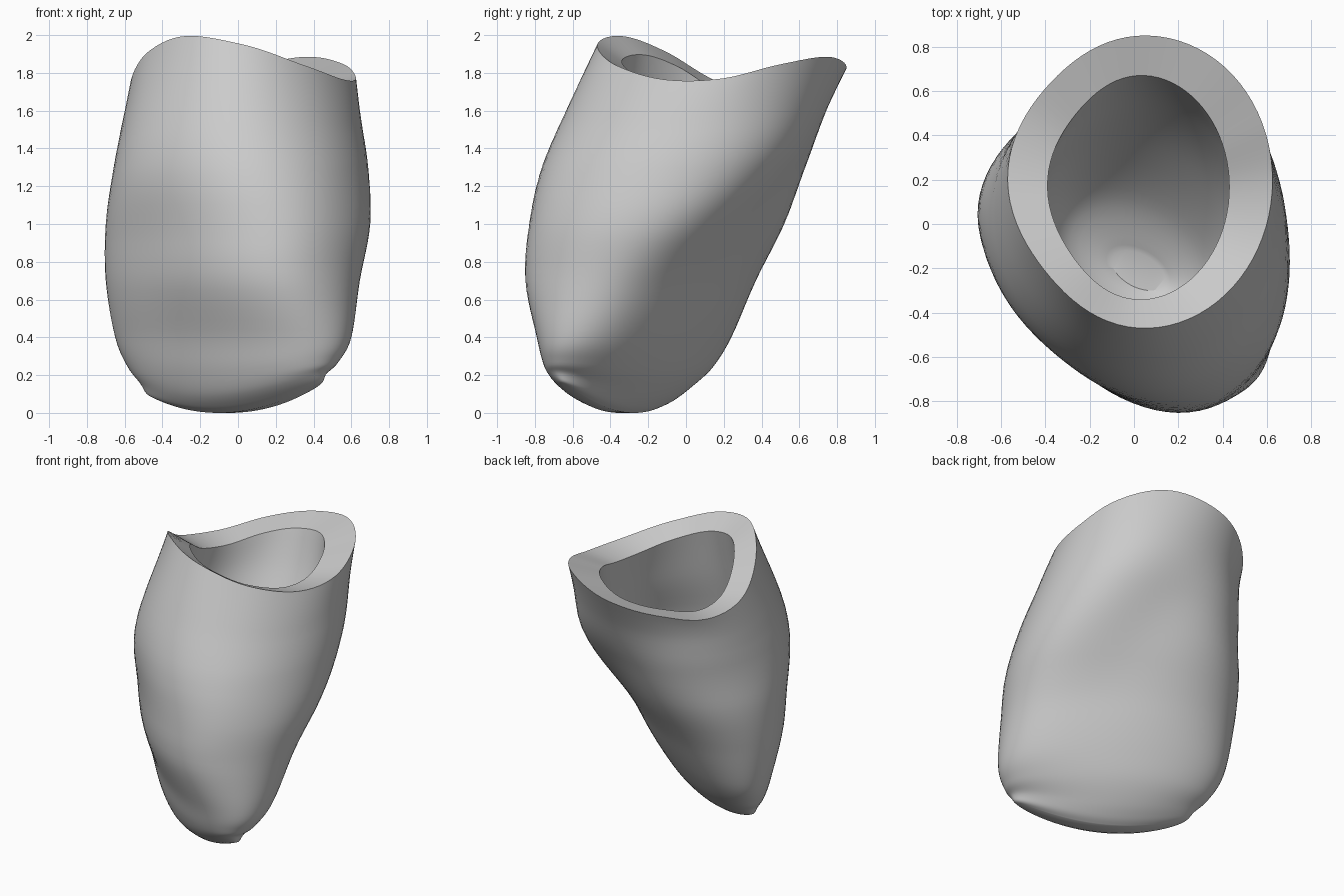
import bpy, bmesh, math
from mathutils import Vector

if "Cube" in bpy.data.objects:
    bpy.data.objects.remove(bpy.data.objects["Cube"], do_unlink=True)

SEG = 80
STEPS = 6

# Section rows: height, x min, x max, y min, y max, half thickness, rim wave, edge curve
OUTER = [
    (0.00, -0.44, 0.42, -0.64, -0.07, 0.05, 0, 1),
    (0.03, -0.485, 0.45, -0.675, -0.03, 0.11, 0, 0.95),
    (0.10, -0.52, 0.47, -0.72, 0.04, 0.18, 0, 0.8),
    (0.22, -0.585, 0.53, -0.755, 0.14, 0.26, 0, 0.35),
    (0.40, -0.65, 0.60, -0.79, 0.24, 0.35, 0, 0),
    (0.70, -0.70, 0.645, -0.85, 0.37, 0.50, 0, 0),
    (1.00, -0.70, 0.70, -0.83, 0.52, 0.60, 0, 0),
    (1.30, -0.66, 0.69, -0.76, 0.63, 0.67, 0.1, 0),
    (1.60, -0.61, 0.65, -0.61, 0.74, 0.69, 0.5, 0),
    (1.84, -0.57, 0.625, -0.47, 0.85, 0.66, 1, 0),
]
INNER = [
    (1.78, -0.39, 0.43, -0.34, 0.67, 0.50, 0.75, 0),
    (1.50, -0.42, 0.46, -0.40, 0.56, 0.48, 0.4, 0),
    (1.15, -0.43, 0.46, -0.47, 0.36, 0.38, 0.1, 0),
    (0.85, -0.32, 0.34, -0.45, 0.12, 0.24, 0, 0),
    (0.72, -0.10, 0.14, -0.30, -0.12, 0.08, 0, 0),
]
# Rim height every 30 degrees, starting at -x and going through the front
RIM = [1.745, 1.91, 1.995, 1.95, 1.84, 1.765, 1.77, 1.845, 1.885, 1.825, 1.75, 1.69]


def spline(a, b, c, d, t):
    return b + 0.5 * t * (c - a + t * (2 * a - 5 * b + 4 * c - d + t * (3 * (b - c) + d - a)))


def rim_offset(angle):
    s = (angle + math.pi) / (2 * math.pi) * len(RIM)
    i = math.floor(s)
    p = [RIM[(i + k) % len(RIM)] for k in (-1, 0, 1, 2)]
    return spline(*p, s - i) - 1.84


def refine(rows):
    """Smoothly interpolated rows."""
    out = []
    last = len(rows) - 1
    for i in range(last):
        quad = [rows[min(max(i + k, 0), last)] for k in (-1, 0, 1, 2)]
        for j in range(STEPS):
            out.append([spline(*col, j / STEPS) for col in zip(*quad)])
    return out + [list(rows[-1])]


def bump(angle, centre, width):
    d = (math.degrees(angle) - centre + 180) % 360 - 180
    return math.exp(-(d / width) ** 2)


def band(z, centre, width):
    return math.exp(-((z - centre) / width) ** 2)


def section(row, shaped):
    """Turned oval with a flattened face and a hollowed back, fitted to its row."""
    z, x0, x1, y0, y1, b, wave, curve = row
    t = min(max((1.8 - z) / 1.2, 0), 1)
    turn = math.radians(35) * t * t * (3 - 2 * t)
    c, s = math.cos(turn), math.sin(turn)
    a = math.sqrt(max(((x1 - x0) / 2) ** 2 - (b * s) ** 2, 0.002)) / c
    face = 0.17 * band(z, 0.8, 0.65) if shaped else 0
    back = 0.16 * band(z, 1.1, 0.55) if shaped else 0
    corner = 0.05 * band(z, 0.7, 0.5) if shaped else 0
    egg = 0.08 * band(z, 1.84, 0.35)
    pts = []
    for k in range(SEG):
        p = 2 * math.pi * k / SEG
        r = 1 - face * bump(p, -111, 40) - back * bump(p, 88, 38)
        r += corner * (bump(p, -45, 25) + bump(p, 45, 25))
        r -= egg * (bump(p, 135, 35) + bump(p, -140, 35))
        u, v = a * r * math.cos(p), b * r * math.sin(p)
        pts.append((u * c + v * s, v * c - u * s, u / a))
    xs, ys, _ = zip(*pts)
    fit = lambda q, vals, lo, hi: lo + (q - min(vals)) / (max(vals) - min(vals)) * (hi - lo)
    ring = []
    for x, y, along in pts:
        px, py = fit(x, xs, x0, x1), fit(y, ys, y0, y1)
        angle = math.atan2(py - (y0 + y1) / 2, px - (x0 + x1) / 2)
        lift = curve * 0.11 * (along + 0.15) ** 2
        ring.append(Vector((px, py, z + wave * rim_offset(angle) + lift)))
    return ring


def cap(bm, loop):
    """Strip of faces across a closed loop, following its curve."""
    for k in range(SEG // 2):
        ids = dict.fromkeys((k, k + 1, (SEG - k - 1) % SEG, (SEG - k) % SEG))
        bm.faces.new([loop[i] for i in ids])


# Shell: outer wall, sloping rim band, then the cavity
rings = [section(r, True) for r in refine(OUTER)]
rings += [section(r, False) for r in refine(INNER)]
bm = bmesh.new()
loops = [[bm.verts.new(co) for co in ring] for ring in rings]
for low, high in zip(loops, loops[1:]):
    for k in range(SEG):
        n = (k + 1) % SEG
        bm.faces.new((low[k], low[n], high[n], high[k]))
cap(bm, loops[0])
cap(bm, loops[-1])
bmesh.ops.recalc_face_normals(bm, faces=bm.faces)
mesh = bpy.data.meshes.new("tooth_crown")
bm.to_mesh(mesh)
bm.free()
crown = bpy.data.objects.new("tooth_crown", mesh)
bpy.context.collection.objects.link(crown)

# Plain grey finish
grey = bpy.data.materials.new("light_grey")
grey.use_nodes = True
colour = (0.6, 0.6, 0.6, 1)
grey.diffuse_color = colour
grey.node_tree.nodes["Principled BSDF"].inputs["Base Color"].default_value = colour
mesh.materials.append(grey)

bpy.context.view_layer.objects.active = crown
crown.select_set(True)
bpy.ops.object.shade_smooth_by_angle(angle=math.radians(32))
